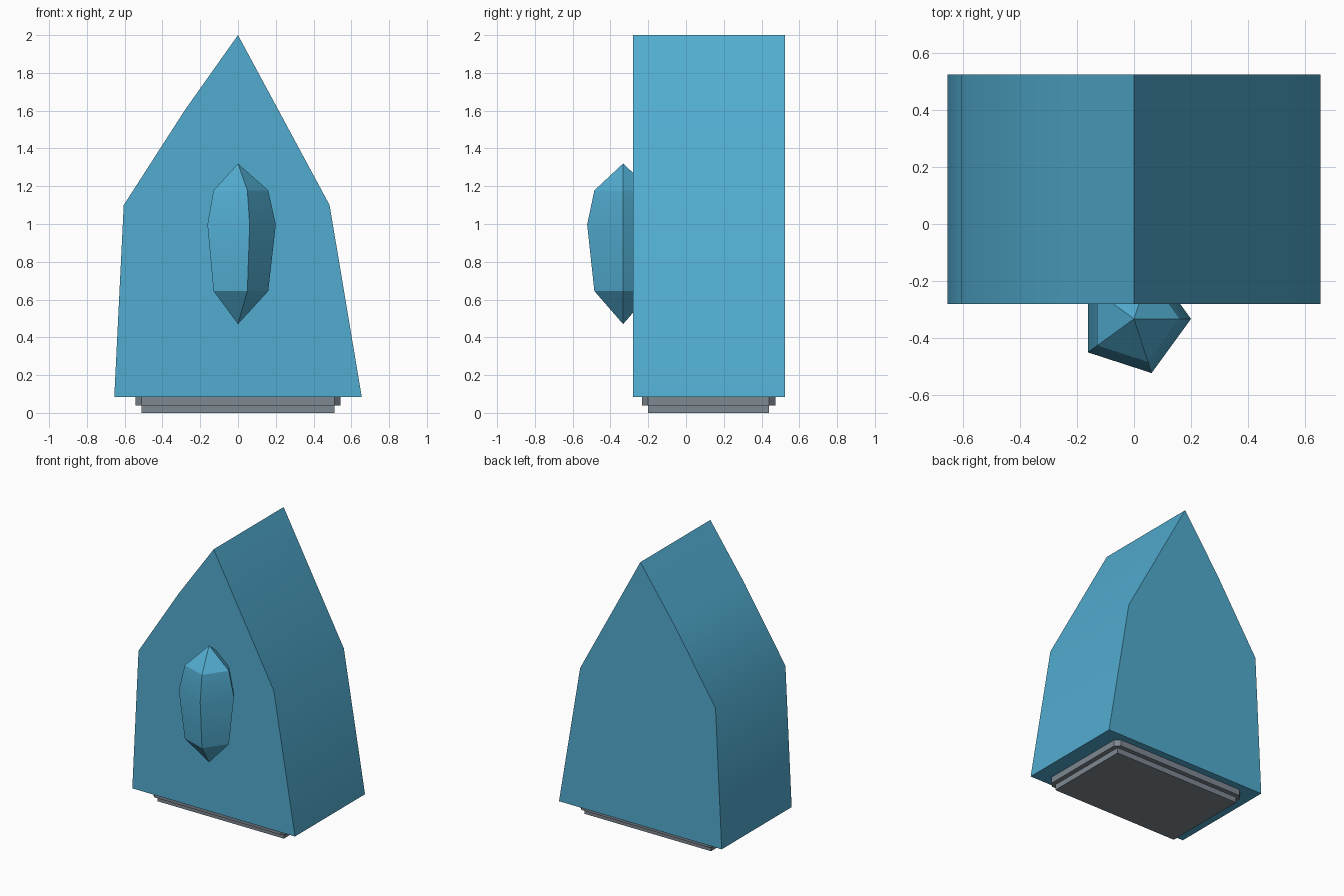
import bpy
import bmesh
import math

cube = bpy.data.objects.get("Cube")
if cube:
    bpy.data.objects.remove(cube, do_unlink=True)


def material(name, rgb):
    m = bpy.data.materials.new(name)
    m.use_nodes = True
    m.diffuse_color = (*rgb, 1)
    m.node_tree.nodes["Principled BSDF"].inputs["Base Color"].default_value = (*rgb, 1)
    return m


BLUE = material("crystal_blue", (0.083, 0.413, 0.631))
GREY = material("stone_grey", (0.209, 0.246, 0.283))


def loft(name, rings, mat, smooth=False):
    """Skin between rings of equal size; a ring of one point makes a tip."""
    bm = bmesh.new()
    loops = [[bm.verts.new(p) for p in ring] for ring in rings]
    n = max(len(r) for r in loops)
    for a, b in zip(loops, loops[1:]):
        for i in range(n):
            j = (i + 1) % n
            corners = [a[i % len(a)], a[j % len(a)], b[j % len(b)], b[i % len(b)]]
            bm.faces.new(list(dict.fromkeys(corners)))
    for end in (loops[0], loops[-1]):
        if len(end) > 2:
            bm.faces.new(end)
    bmesh.ops.recalc_face_normals(bm, faces=bm.faces)
    mesh = bpy.data.meshes.new(name)
    bm.to_mesh(mesh)
    bm.free()
    mesh.materials.append(mat)
    ob = bpy.data.objects.new(name, mesh)
    bpy.context.collection.objects.link(ob)
    if smooth:
        bpy.ops.object.select_all(action="DESELECT")
        ob.select_set(True)
        bpy.context.view_layer.objects.active = ob
        bpy.ops.object.shade_smooth_by_angle(angle=math.radians(30))
    return ob


# Lopsided gabled block: one front profile pushed through to the back
profile = [(-0.655, 0.085), (0.655, 0.085), (0.485, 1.10), (0, 2.0),
           (-0.28, 1.605), (-0.605, 1.10)]
loft("gabled_block", [[(x, y, z) for x, z in profile] for y in (-0.28, 0.525)],
     BLUE, smooth=True)

# Five-sided gem half sunk into the front
gem_rings = []
for r, z in [(0, 0.47), (0.16, 0.645), (0.2, 0.997), (0.16, 1.178), (0, 1.32)]:
    angles = [math.tau * i / 5 for i in range(5 if r else 1)]
    gem_rings.append([(r * math.cos(a), -0.333 + r * math.sin(a), z) for a in angles])
loft("front_gem", gem_rings, BLUE, smooth=True)


# Stepped base plates, the upper one with clipped corners
def plate(name, hx, hy, z0, z1, clip):
    cy = 0.12
    outline = []
    for sx, sy in [(1, 1), (-1, 1), (-1, -1), (1, -1)]:
        if clip:
            pair = [(sx * hx, cy + sy * (hy - clip)), (sx * (hx - clip), cy + sy * hy)]
            outline += pair if sx * sy > 0 else pair[::-1]
        else:
            outline.append((sx * hx, cy + sy * hy))
    loft(name, [[(x, y, z) for x, y in outline] for z in (z0, z1)], GREY)


plate("upper_base_plate", 0.543, 0.353, 0.04, 0.085, 0.033)
plate("lower_base_plate", 0.51, 0.32, 0.0, 0.04, 0)
